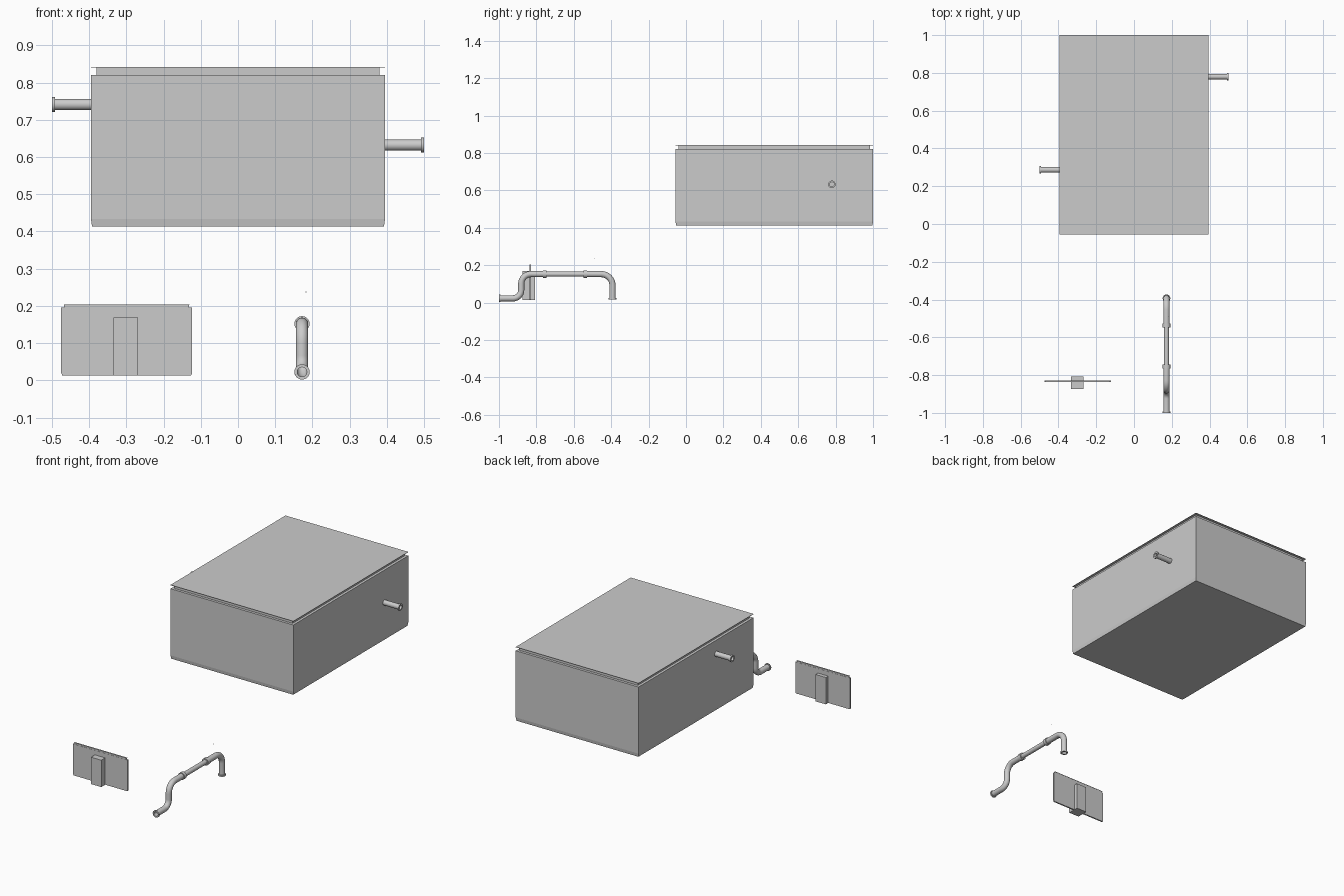
import bpy, bmesh
from math import sin, cos, pi, radians
from mathutils import Matrix, Vector

if "Cube" in bpy.data.objects:
    bpy.data.objects.remove(bpy.data.objects["Cube"])


def make_object(name, bm, smooth=False):
    bmesh.ops.recalc_face_normals(bm, faces=bm.faces)
    mesh = bpy.data.meshes.new(name)
    bm.to_mesh(mesh)
    bm.free()
    ob = bpy.data.objects.new(name, mesh)
    bpy.context.collection.objects.link(ob)
    if smooth:
        bpy.ops.object.select_all(action='DESELECT')
        ob.select_set(True)
        bpy.context.view_layer.objects.active = ob
        bpy.ops.object.shade_smooth_by_angle(angle=radians(40))
    return ob


def skin(bm, rings, closed=False):
    pairs = list(zip(rings, rings[1:] + rings[:1]))
    for a, b in pairs if closed else pairs[:-1]:
        n = len(a)
        for i in range(n):
            j = (i + 1) % n
            bm.faces.new((a[i], a[j], b[j], b[i]))


def stacked_box(name, center, half, levels):
    """Rectangular sections stacked upward; levels are (z, x inset, y inset)."""
    bm = bmesh.new()
    rings = []
    for z, ix, iy in levels:
        rings.append([bm.verts.new((center[0] + sx * (half[0] - ix),
                                    center[1] + sy * (half[1] - iy), z))
                      for sx, sy in ((-1, -1), (1, -1), (1, 1), (-1, 1))])
    skin(bm, rings)
    bm.faces.new(rings[0])
    bm.faces.new(rings[-1])
    return make_object(name, bm)


def arc(cy, cz, r, a0, a1, turn, n=8):
    """Bend stations (y, z, heading); turn is +1 upward, -1 downward."""
    out = []
    for i in range(n + 1):
        a = a0 + (a1 - a0) * i / n
        out.append((cy + r * cos(a), cz + r * sin(a), a + turn * pi / 2))
    return out


def tube(name, path, r, matrix, start_lip=0.0, end_lip=0.0, lip_r=0.0205, sides=20):
    """Hollow pipe swept along (y, z, heading) stations, with raised end lips."""
    (y0, z0, h0), (y1, z1, h1) = path[0], path[-1]
    st = [(p, r) for p in path]
    if start_lip:
        inner = (y0 + start_lip * cos(h0), z0 + start_lip * sin(h0), h0)
        st[:1] = [(path[0], lip_r), (inner, lip_r), (inner, r)]
    if end_lip:
        inner = (y1 - end_lip * cos(h1), z1 - end_lip * sin(h1), h1)
        st[-1:] = [(inner, r), (inner, lip_r), (path[-1], lip_r)]
    st += [(p, r * 0.78) for p in reversed(path)]
    bm = bmesh.new()
    rings = []
    for (y, z, h), rad in st:
        up = Vector((0, -sin(h), cos(h)))
        ring = []
        for k in range(sides):
            t = 2 * pi * k / sides
            ring.append(bm.verts.new(Vector((0, y, z)) + up * rad * sin(t)
                                     + Vector((1, 0, 0)) * rad * cos(t)))
        rings.append(ring)
    skin(bm, rings, closed=True)
    bm.transform(matrix)
    return make_object(name, bm, smooth=True)


# Large tank with recessed neck and thin cover sheet
stacked_box("tank", (0, 0.472), (0.395, 0.528),
            [(0.413, 0.003, 0.003), (0.433, 0, 0), (0.82, 0, 0),
             (0.82, 0.015, 0.015), (0.84, 0.015, 0.015)])
stacked_box("tank_cover", (0, 0.472), (0.395, 0.528), [(0.84, 0, 0), (0.842, 0, 0)])

# Upright thin panel, built like the tank
stacked_box("panel", (-0.299, -0.833), (0.176, 0.004),
            [(0.013, 0.003, 0), (0.02, 0, 0), (0.195, 0, 0),
             (0.195, 0.008, 0.001), (0.202, 0.008, 0.001)])
stacked_box("panel_top", (-0.299, -0.833), (0.169, 0.004),
            [(0.202, 0, 0), (0.204, 0, 0)])

# Block passing through the panel
stacked_box("panel_block", (-0.301, -0.84), (0.033, 0.033),
            [(0.013, 0, 0), (0.169, 0, 0)])

# Side stubs on the tank
for label, side, y, z in (("left", -1, 0.287, 0.741), ("right", 1, 0.78, 0.632)):
    m = Matrix.Translation((0, y, z)) @ Matrix.Rotation(-side * pi / 2, 4, 'Z')
    tube(label + "_stub", [(0.385, 0, 0), (0.5, 0, 0)], 0.015, m,
         end_lip=0.008, lip_r=0.02)

# Front pipe run: S-bend, thinner middle, downward elbow
at_x = Matrix.Translation((0.172, 0, 0))
tube("s_bend_pipe",
     [(-1.0, 0.0225, 0)] + arc(-0.925, 0.0665, 0.044, -pi / 2, 0, 1)
     + arc(-0.829, 0.1, 0.052, pi, pi / 2, -1) + [(-0.745, 0.152, 0)],
     0.0165, at_x, start_lip=0.008, end_lip=0.02)
tube("middle_pipe", [(-0.748, 0.152, 0), (-0.545, 0.152, 0)], 0.0135, at_x)
tube("down_elbow_pipe",
     [(-0.548, 0.152, 0)] + arc(-0.453, 0.092, 0.06, pi / 2, 0, -1)
     + [(-0.393, 0.016, -pi / 2)],
     0.0165, at_x, start_lip=0.02, end_lip=0.008)

# Tiny loose chip above the pipe
stacked_box("tiny_chip", (0.183, -0.488), (0.0012, 0.0012),
            [(0.2355, 0, 0), (0.238, 0, 0)])
